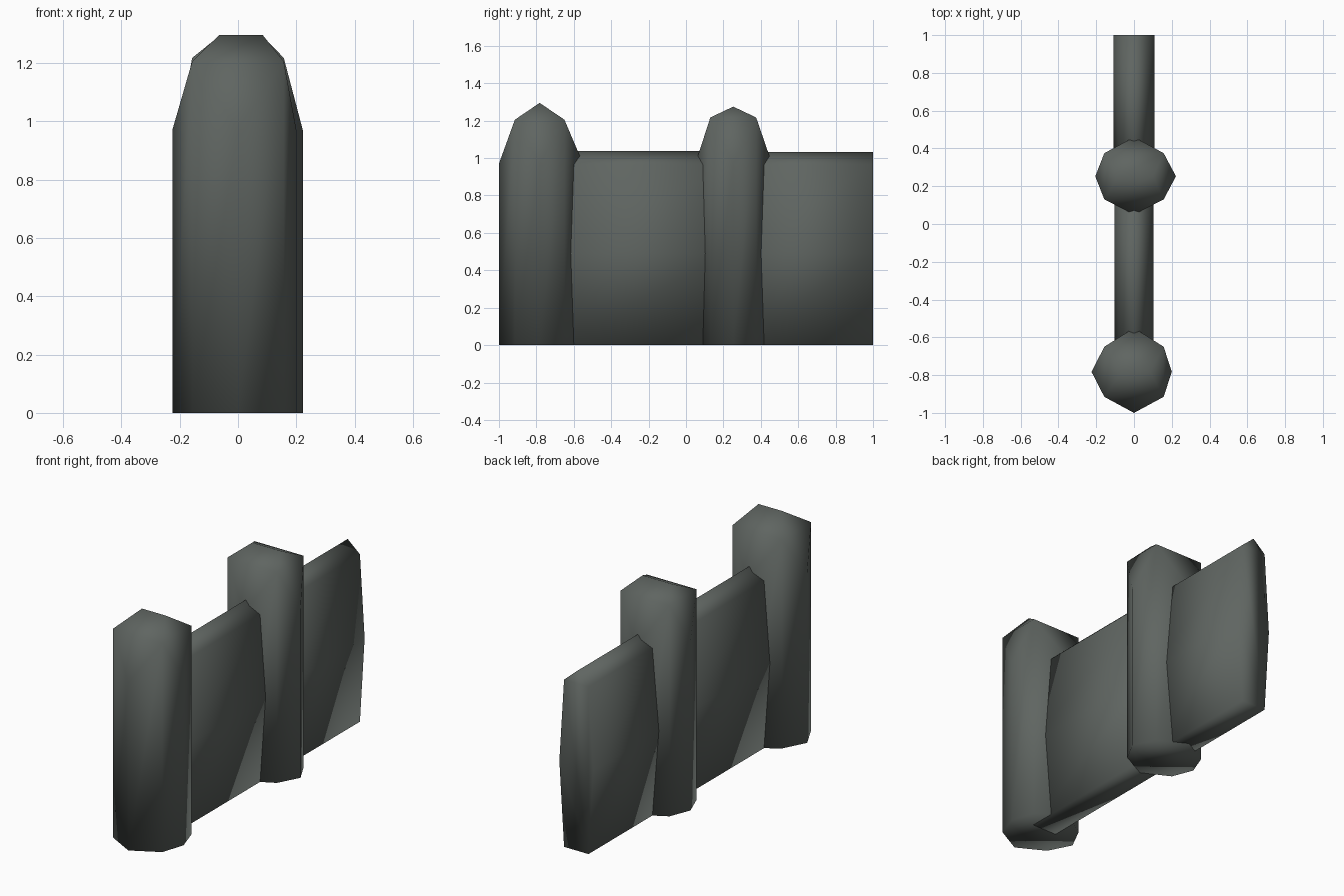
import bpy, bmesh

if "Cube" in bpy.data.objects:
    bpy.data.objects.remove(bpy.data.objects["Cube"])

stone = bpy.data.materials.new("dark grey stone")
stone.diffuse_color = (0.115, 0.13, 0.12, 1)
stone.use_nodes = True
stone.node_tree.nodes["Principled BSDF"].inputs["Base Color"].default_value = stone.diffuse_color


def finish(name, verts, faces):
    mesh = bpy.data.meshes.new(name)
    bm = bmesh.new()
    vs = [bm.verts.new(v) for v in verts]
    for f in faces:
        bm.faces.new([vs[i] for i in f])
    bmesh.ops.recalc_face_normals(bm, faces=bm.faces)
    for f in bm.faces:
        f.smooth = True
    bm.to_mesh(mesh)
    bm.free()
    mesh.materials.append(stone)
    ob = bpy.data.objects.new(name, mesh)
    bpy.context.collection.objects.link(ob)
    return ob


def post(name, left, right, front, back, y0, y1, shoulder, corner_z, ridge, ridge_z):
    """Eight-sided pillar: square head, bulging mid points, small gabled top."""
    yc = (y0 + y1) / 2
    cx = 0.157
    # corners on even places, bulging mid points on odd places
    ring = [(-cx, y0), (0, front), (cx, y0), (right, yc),
            (cx, y1), (0, back), (-cx, y1), (left, yc)]
    verts = [(x, y, 0) for x, y in ring]
    verts += [(x, y, shoulder if i % 2 else corner_z) for i, (x, y) in enumerate(ring)]
    verts += [(ridge[0], yc, ridge_z), (ridge[1], yc, ridge_z)]
    faces = [tuple(range(8))]
    faces += [(i, (i + 1) % 8, 8 + (i + 1) % 8, 8 + i) for i in range(8)]
    faces += [(8 + i, 8 + i + 1, 8 + (i + 2) % 8) for i in range(0, 8, 2)]
    # gabled top
    faces += [(8, 10, 17, 16), (10, 12, 17), (12, 14, 16, 17), (14, 8, 16)]
    return finish(name, verts, faces)


def wall(name, y0, y1, half, top):
    """Slab with bulging sides and a low ridge on top."""
    side = [(0.078, 0), (half, 0.49), (0.078, 0.965)]
    prof = side + [(0, top)] + [(-x, z) for x, z in reversed(side)]
    n = len(prof)
    verts = [(x, y, z) for y in (y0, y1) for x, z in prof]
    faces = [tuple(range(n)), tuple(range(n, 2 * n))]
    faces += [(i, (i + 1) % n, n + (i + 1) % n, n + i) for i in range(n)]
    return finish(name, verts, faces)


# Pillars
post("end_pillar", -0.225, 0.20, -1.0, -0.55, -0.915, -0.65, 0.97, 1.205, (-0.065, 0.085), 1.295)
post("middle_pillar", -0.205, 0.222, 0.05, 0.46, 0.13, 0.375, 0.97, 1.217, (-0.085, 0.10), 1.275)

# Wall panels
wall("long_wall_panel", -0.75, 0.25, 0.104, 1.037)
wall("short_wall_panel", 0.26, 1.0, 0.108, 1.033)
